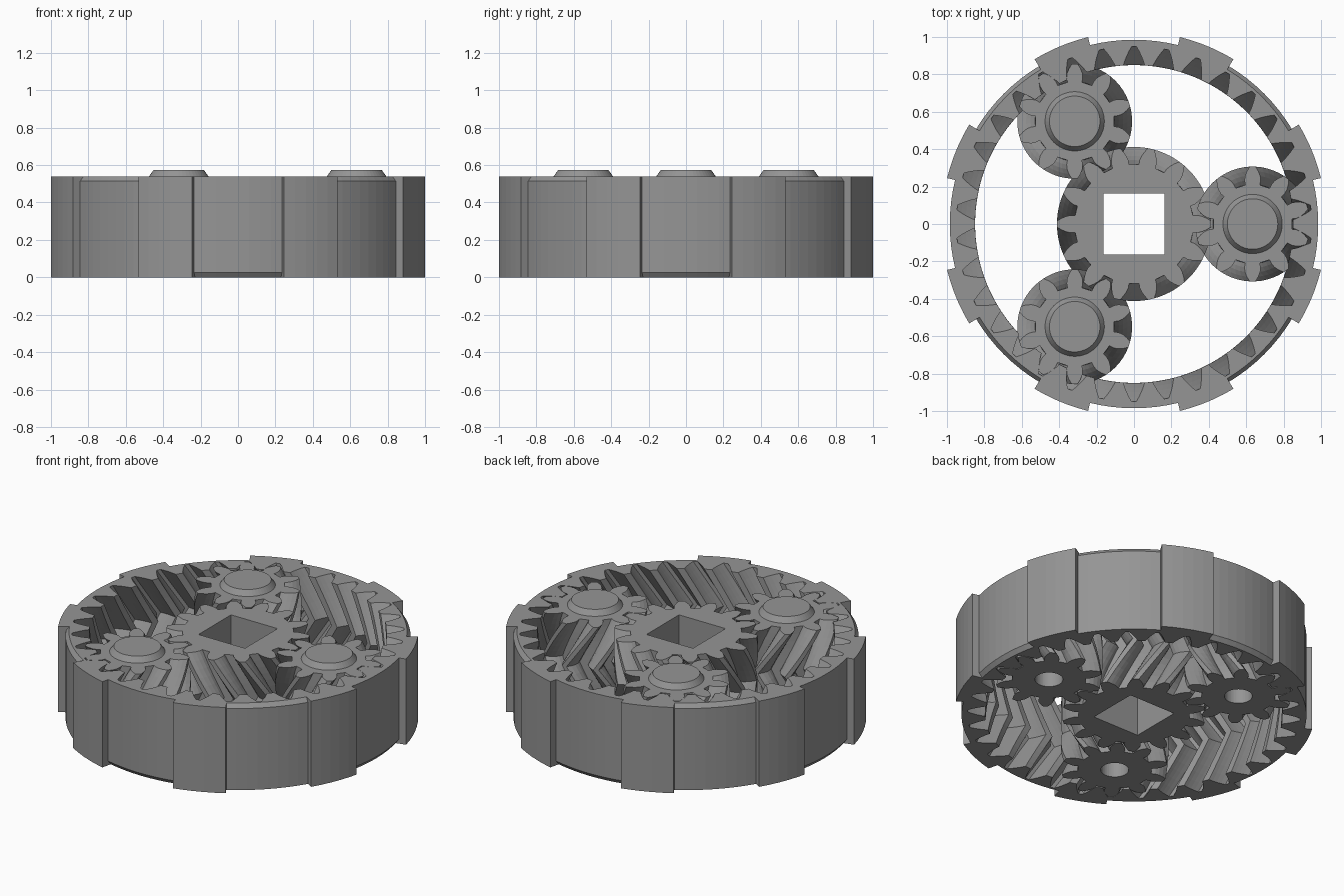
import bpy, bmesh, math
from math import pi, sin, cos, tan, acos, radians

cube = bpy.data.objects.get("Cube")
if cube:
    bpy.data.objects.remove(cube)

HEIGHT = 0.54
ORBIT = 0.634                      # sun centre to planet centre
SUN_N, PLANET_N, RING_N = 14, 10, 34
MODULE = ORBIT / (SUN_N + PLANET_N)  # pitch radius per tooth
PRESSURE = radians(26)
LAYERS = 12

grey = bpy.data.materials.new("plain grey")
grey.use_nodes = True
grey.diffuse_color = (0.3, 0.3, 0.3, 1)
grey.node_tree.nodes["Principled BSDF"].inputs["Base Color"].default_value = (0.3, 0.3, 0.3, 1)


def circle(radius, z, sides=48):
    return [(radius * cos(2 * pi * i / sides), radius * sin(2 * pi * i / sides), z)
            for i in range(sides)]


def square(half, z):
    return [(half, half, z), (-half, half, z), (-half, -half, z), (half, -half, z)]


def tooth_half_angle(r, teeth):
    """Half angle of an involute tooth at radius r."""
    inv = lambda a: tan(a) - a
    pitch_r = MODULE * teeth
    base = pitch_r * cos(PRESSURE)
    a = acos(min(1, base / r))
    return max(0.01, pi / (2 * teeth) + inv(PRESSURE) - inv(a) - 0.002 / pitch_r)


def gear_loop(teeth, root, tip, phase, z):
    """Outline with tooth centres at phase + k * pitch."""
    pts = []
    radii = [root + (tip - root) * t for t in (0, 0.25, 0.5, 0.75, 1)]
    for k in range(teeth):
        mid = phase + 2 * pi * k / teeth
        for side, rs in ((-1, radii), (1, radii[::-1])):
            for r in rs:
                a = mid + side * tooth_half_angle(r, teeth)
                pts.append((r * cos(a), r * sin(a), z))
    return pts


def herringbone(teeth, root, tip, phase, hand):
    """Stacked outlines that twist one pitch to mid height and back."""
    loops = []
    for i in range(LAYERS + 1):
        t = i / LAYERS
        twist = hand * 2 * pi / teeth * (1 - abs(2 * t - 1))
        loops.append(gear_loop(teeth, root, tip, phase + twist, t * HEIGHT))
    return loops


def build(name, outer, inner=None, blind=False, location=(0, 0, 0)):
    """Skin outer and inner stacks of loops and close the ends."""
    bm = bmesh.new()

    def skin(loops):
        rows = [[bm.verts.new(p) for p in loop] for loop in loops]
        for a, b in zip(rows, rows[1:]):
            for i in range(len(a)):
                j = (i + 1) % len(a)
                bm.faces.new((a[i], a[j], b[j], b[i]))
        return rows[0], rows[-1]

    def cap(*rims):
        edges = [bm.edges.get((r[i - 1], r[i])) for r in rims for i in range(len(r))]
        bmesh.ops.triangle_fill(bm, edges=edges, use_beauty=True)

    low, high = skin(outer)
    if inner is None:
        cap(low)
        cap(high)
    else:
        in_low, in_high = skin(inner)
        cap(low, in_low)
        if blind:
            cap(high)
            cap(in_high)
        else:
            cap(high, in_high)
    bmesh.ops.recalc_face_normals(bm, faces=bm.faces)
    mesh = bpy.data.meshes.new(name)
    bm.to_mesh(mesh)
    bm.free()
    mesh.materials.append(grey)
    obj = bpy.data.objects.new(name, mesh)
    obj.location = location
    bpy.context.collection.objects.link(obj)
    return obj


def rim_loop(z, side_r, corner_r):
    """Ring outside: recessed arcs on the sides and corners, raised pads between."""
    pads = (13.8, 31.1)
    spans = [(-pads[0], pads[0], side_r, 8), (*pads, 1.029, 5),
             (pads[1], 90 - pads[1], corner_r, 8), (90 - pads[1], 90 - pads[0], 1.029, 5)]
    pts = []
    for quarter in range(4):
        for start, end, r, steps in spans:
            for i in range(steps + 1):
                a = radians(90 * quarter + start + (end - start) * i / steps)
                pts.append((r * cos(a), r * sin(a), z))
    return pts


# Sun gear with square drive hole
build("sun_gear", herringbone(SUN_N, 0.318, 0.412, 0, 1),
      [square(0.162, 0), square(0.162, HEIGHT)])

# Planet gears with a blind socket below and a tapered boss on top
for n in range(3):
    a = 2 * pi * n / 3
    spot = (ORBIT * cos(a), ORBIT * sin(a), 0)
    build(f"planet_gear_{n + 1}", herringbone(PLANET_N, 0.212, 0.307, pi / PLANET_N, -1),
          [circle(0.08, 0), circle(0.08, 0.3)], True, spot)
    build(f"planet_boss_{n + 1}", [circle(0.16, HEIGHT - 0.002), circle(0.135, 0.573)],
          location=spot)

# Ring gear: the inner outline is a gear shape whose teeth are the ring's gaps
BASE, CUT, BEVEL = 0.985, 0.965, 0.026
rim = [rim_loop(0, CUT, BASE), rim_loop(BEVEL, BASE, BASE),
       rim_loop(HEIGHT - BEVEL, BASE, BASE), rim_loop(HEIGHT, BASE, CUT)]
build("ring_gear", rim, herringbone(RING_N, 0.85, 0.949, pi / 2, -1))
